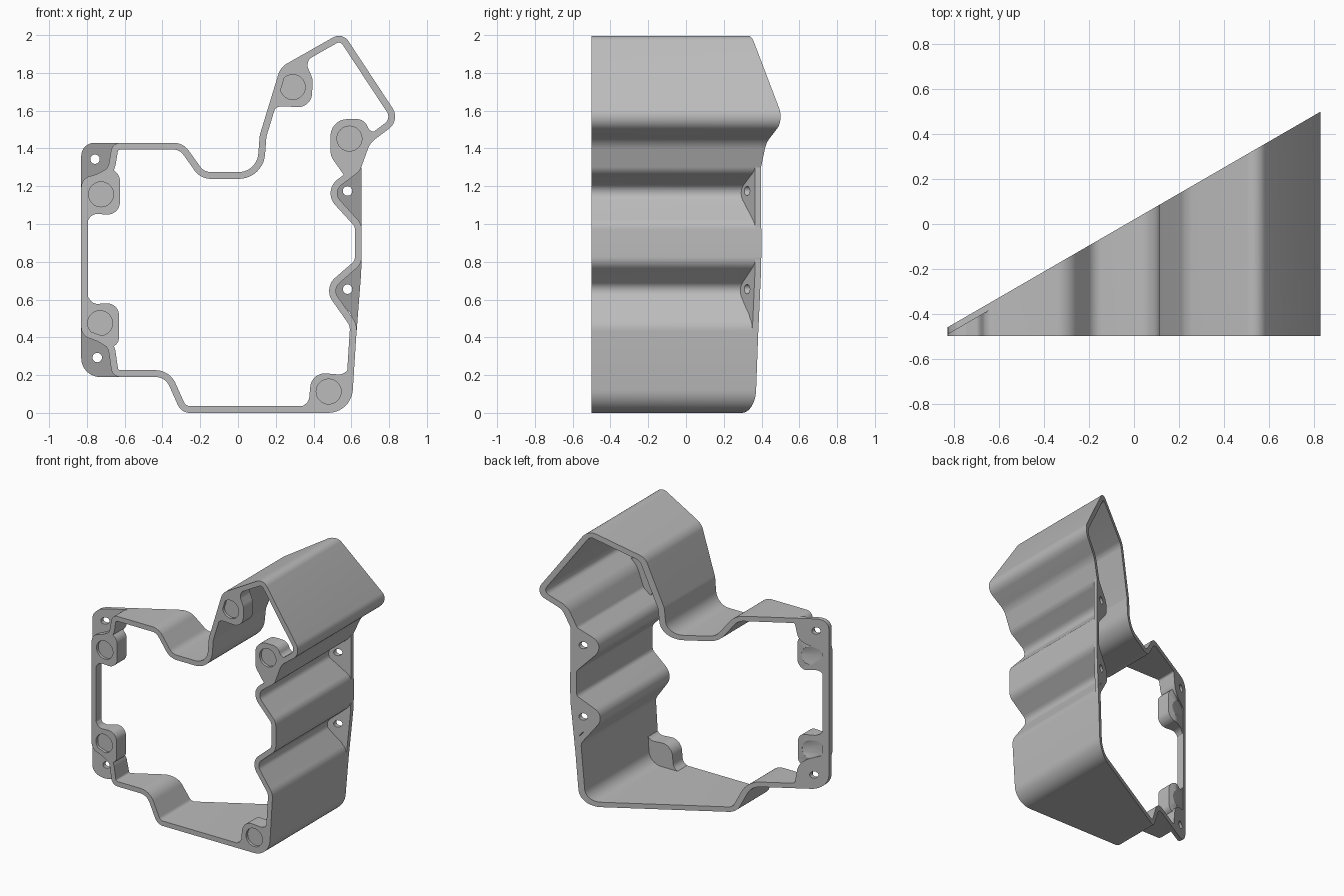
import bpy, bmesh, math
from mathutils import Vector

cube = bpy.data.objects.get("Cube")
if cube:
    bpy.data.objects.remove(cube)

grey = bpy.data.materials.new("plain_grey")
grey.use_nodes = True
grey.diffuse_color = (0.5, 0.5, 0.5, 1)
grey.node_tree.nodes["Principled BSDF"].inputs["Base Color"].default_value = (0.5, 0.5, 0.5, 1)

FRONT = -0.5
WALL = 0.036


def back(x):
    """Slanted mounting plane."""
    return 0.02 + 0.578 * x


def rounded(corners, steps=10):
    """Outline through (x, z, radius) corners with filleted bends."""
    pts, n = [], len(corners)
    for i, (x, z, r) in enumerate(corners):
        p = Vector((x, z))
        a = Vector(corners[i - 1][:2]) - p
        b = Vector(corners[(i + 1) % n][:2]) - p
        half = a.angle(b) / 2
        if r == 0 or half > 1.55:
            pts.append(p)
            continue
        t = min(r / math.tan(half), 0.49 * a.length, 0.49 * b.length)
        r = t * math.tan(half)
        centre = p + (a.normalized() + b.normalized()).normalized() * (r / math.sin(half))
        u, v = p + a.normalized() * t - centre, p + b.normalized() * t - centre
        sweep = math.pi - 2 * half
        for k in range(steps + 1):
            f = k / steps
            pts.append(centre + (u * math.sin((1 - f) * sweep) + v * math.sin(f * sweep)) / math.sin(sweep))
    return pts


def inset(pts, d):
    """Parallel inner outline of a counter-clockwise loop."""
    out, n = [], len(pts)
    for i, p in enumerate(pts):
        a, b = (p - pts[i - 1]).normalized(), (pts[(i + 1) % n] - p).normalized()
        m = Vector((-a.y - b.y, a.x + b.x)).normalized()
        out.append(p + m * d / max(0.5, m.dot(Vector((-a.y, a.x)))))
    return out


def circle(x, z, r, n=32):
    return [Vector((x + r * math.cos(k * math.tau / n), z + r * math.sin(k * math.tau / n))) for k in range(n)]


def prism(name, loops, y0, y1):
    """Fill loops (first outer, rest holes) and extrude from y0(x) to y1(x)."""
    bm = bmesh.new()
    edges = []
    for loop in loops:
        vs = [bm.verts.new((p.x, 0, p.y)) for p in loop]
        edges += [bm.edges.new((vs[i - 1], vs[i])) for i in range(len(vs))]
    bmesh.ops.triangle_fill(bm, edges=edges, use_beauty=True, normal=(0, -1, 0))
    new = bmesh.ops.extrude_face_region(bm, geom=bm.faces[:], use_keep_orig=True)["geom"]
    top = {v for v in new if isinstance(v, bmesh.types.BMVert)}
    for v in bm.verts:
        v.co.y = y1(v.co.x) if v in top else y0(v.co.x)
    bmesh.ops.recalc_face_normals(bm, faces=bm.faces[:])
    mesh = bpy.data.meshes.new(name)
    bm.to_mesh(mesh)
    bm.free()
    mesh.materials.append(grey)
    ob = bpy.data.objects.new(name, mesh)
    bpy.context.collection.objects.link(ob)
    bpy.ops.object.select_all(action='DESELECT')
    ob.select_set(True)
    bpy.context.view_layer.objects.active = ob
    bpy.ops.object.shade_smooth_by_angle(angle=math.radians(30))
    return ob


# Main wall, with scallops around each mounting hole
outer = rounded([
    (-0.30, 0, 0.07), (0.60, 0, 0.13),
    (0.63, 0.47, 0.1), (0.50, 0.655, 0.055), (0.655, 0.79, 0.08),
    (0.655, 1.0, 0.08), (0.50, 1.17, 0.055), (0.645, 1.28, 0.08),
    (0.70, 1.43, 0.12), (0.86, 1.55, 0.08), (0.553, 2.016, 0.06),
    (0.225, 1.83, 0.1), (0.115, 1.47, 0.12), (0.10, 1.275, 0.14),
    (-0.18, 1.275, 0.07), (-0.29, 1.43, 0.1),
    (-0.665, 1.43, 0.05), (-0.69, 1.28, 0.07), (-0.83, 1.24, 0.06),
    (-0.83, 0.41, 0.06), (-0.69, 0.36, 0.07), (-0.665, 0.19, 0.05),
    (-0.385, 0.19, 0.08)])
prism("frame_wall", [outer, inset(outer, WALL)], lambda x: FRONT, back)

# Front screw bosses: centre, then web outline
bosses = {
    "upper_right_boss": ((-0.725, 1.157), [
        (-0.82, 0.98, 0), (-0.77, 1.055, 0.05), (-0.625, 1.045, 0.095),
        (-0.625, 1.26, 0.09), (-0.68, 1.3, 0), (-0.81, 1.23, 0.03)]),
    "lower_right_boss": ((-0.73, 0.475), [
        (-0.81, 0.42, 0.03), (-0.68, 0.34, 0), (-0.63, 0.37, 0.09),
        (-0.63, 0.585, 0.095), (-0.77, 0.575, 0.05), (-0.82, 0.66, 0)]),
    "bottom_boss": ((0.48, 0.113), [
        (0.32, 0.02, 0), (0.375, 0.06, 0.05), (0.39, 0.215, 0.095),
        (0.575, 0.2, 0.06), (0.61, 0.31, 0), (0.592, 0.11, 0.1), (0.5, 0.01, 0)]),
    "side_boss": ((0.59, 1.452), [
        (0.56, 1.26, 0), (0.49, 1.36, 0.08), (0.49, 1.555, 0.1),
        (0.67, 1.555, 0.09), (0.70, 1.48, 0.05), (0.77, 1.5, 0),
        (0.69, 1.43, 0), (0.64, 1.29, 0)]),
    "top_boss": ((0.29, 1.725), [
        (0.145, 1.53, 0), (0.20, 1.625, 0.06), (0.39, 1.615, 0.1),
        (0.395, 1.77, 0.08), (0.36, 1.85, 0.05), (0.42, 1.92, 0), (0.23, 1.81, 0.06)]),
}


def boss_end(x):
    return min(-0.39, back(x) - 0.01)


for name, (c, web) in bosses.items():
    prism(name, [rounded(web), circle(*c, 0.066)], lambda x: FRONT, boss_end)
    prism(name + "_recess_floor", [circle(*c, 0.068)], lambda x: FRONT + 0.02, boss_end)

# Mounting tabs on the slanted back plane
tabs = {
    "upper_left_tab": ((0.58, 1.175), [
        (0.654, 0.97, 0), (0.654, 1.3, 0), (0.62, 1.29, 0),
        (0.55, 1.24, 0.03), (0.49, 1.17, 0.055), (0.58, 1.06, 0.03)]),
    "lower_left_tab": ((0.58, 0.655), [
        (0.628, 0.43, 0), (0.652, 0.74, 0), (0.654, 0.82, 0),
        (0.56, 0.735, 0.03), (0.49, 0.655, 0.055), (0.6, 0.52, 0.03)]),
    "upper_right_tab": ((-0.757, 1.343), [
        (-0.60, 1.43, 0), (-0.83, 1.43, 0.07), (-0.83, 1.17, 0),
        (-0.80, 1.225, 0), (-0.675, 1.265, 0.06), (-0.645, 1.4, 0.03)]),
    "lower_right_tab": ((-0.745, 0.293), [
        (-0.60, 0.19, 0), (-0.645, 0.22, 0.03), (-0.675, 0.375, 0.06),
        (-0.80, 0.425, 0), (-0.83, 0.5, 0), (-0.83, 0.19, 0.1)]),
}
for name, (c, outline) in tabs.items():
    prism(name, [rounded(outline), circle(*c, 0.025)], lambda x: back(x) - 0.032, back)
